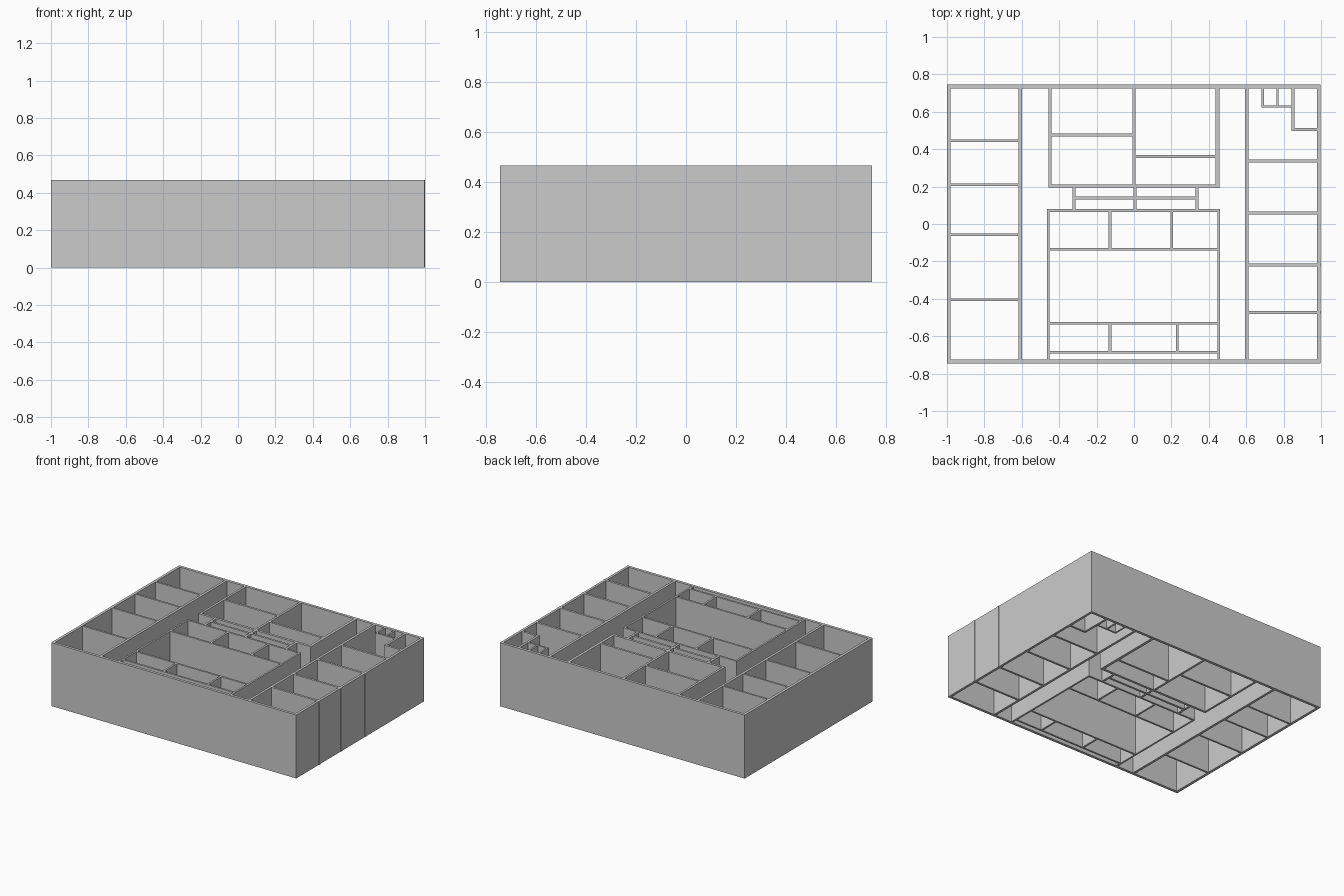
import bpy

if "Cube" in bpy.data.objects:
    bpy.data.objects.remove(bpy.data.objects["Cube"])

HEIGHT = 0.467


def wall(name, x0, x1, y0, y1):
    """Full-height upright wall filling a rectangle of the plan."""
    bpy.ops.mesh.primitive_cube_add(size=1, location=((x0 + x1) / 2, (y0 + y1) / 2, HEIGHT / 2))
    ob = bpy.context.object
    ob.name = name
    ob.scale = (x1 - x0, y1 - y0, HEIGHT)
    bpy.ops.object.transform_apply(location=False, rotation=False, scale=True)


def across(name, y, x0, x1, t=0.016):
    wall(name, x0, x1, y - t / 2, y + t / 2)


def along(name, x, y0, y1, t=0.016):
    wall(name, x - t / 2, x + t / 2, y0, y1)


# Outer shell
across("back_outer_wall", 0.735, -1, 0.995, 0.02)
across("front_outer_wall", -0.735, -1, 0.995, 0.02)
along("left_outer_wall", -0.99, -0.745, 0.745, 0.02)
along("right_outer_wall", 0.987, -0.745, 0.745, 0.018)

# Corridor walls
along("left_corridor_wall", -0.608, -0.735, 0.735, 0.018)
along("right_corridor_wall", 0.602, -0.735, 0.735, 0.018)

# Side room partitions
for y in (0.446, 0.21, -0.057, -0.404):
    across("left_room_partition", y, -0.99, -0.61, 0.014)
for y, end in ((0.337, 0.995), (0.06, 0.998), (-0.22, 1.0), (-0.473, 1.0)):
    across("right_room_partition", y, 0.6, end)

# Small closets in the back right corner
along("closet_side", 0.688, 0.625, 0.735, 0.012)
along("closet_divider", 0.767, 0.625, 0.735, 0.012)
across("closet_front", 0.628, 0.682, 0.85, 0.012)
along("corner_closet_side", 0.851, 0.498, 0.735)
across("corner_closet_front", 0.506, 0.843, 0.985)

# Back central rooms
along("back_block_left_wall", -0.449, 0.195, 0.735)
along("back_block_middle_wall", 0.0, 0.2, 0.735)
along("back_block_right_wall", 0.447, 0.193, 0.735, 0.02)
across("back_block_front_wall", 0.203, -0.457, 0.457, 0.018)
across("back_left_partition", 0.475, -0.449, 0)
across("back_right_partition", 0.362, 0, 0.447)

# Narrow linking passage
for x in (-0.322, 0.006, 0.338):
    along("passage_cross_wall", x, 0.072, 0.2)
across("passage_middle_wall", 0.14, -0.322, 0.338)

# Front central block
along("front_block_left_wall", -0.459, -0.735, 0.079, 0.013)
along("front_block_right_wall", 0.453, -0.735, 0.079, 0.013)
for y in (0.072, -0.136, -0.53, -0.686):
    across("front_block_cross_wall", y, -0.462, 0.457, 0.014)
for x in (-0.128, 0.201):
    along("upper_room_divider", x, -0.136, 0.072, 0.014)
for x in (-0.128, 0.232):
    along("lower_room_divider", x, -0.686, -0.53, 0.014)
